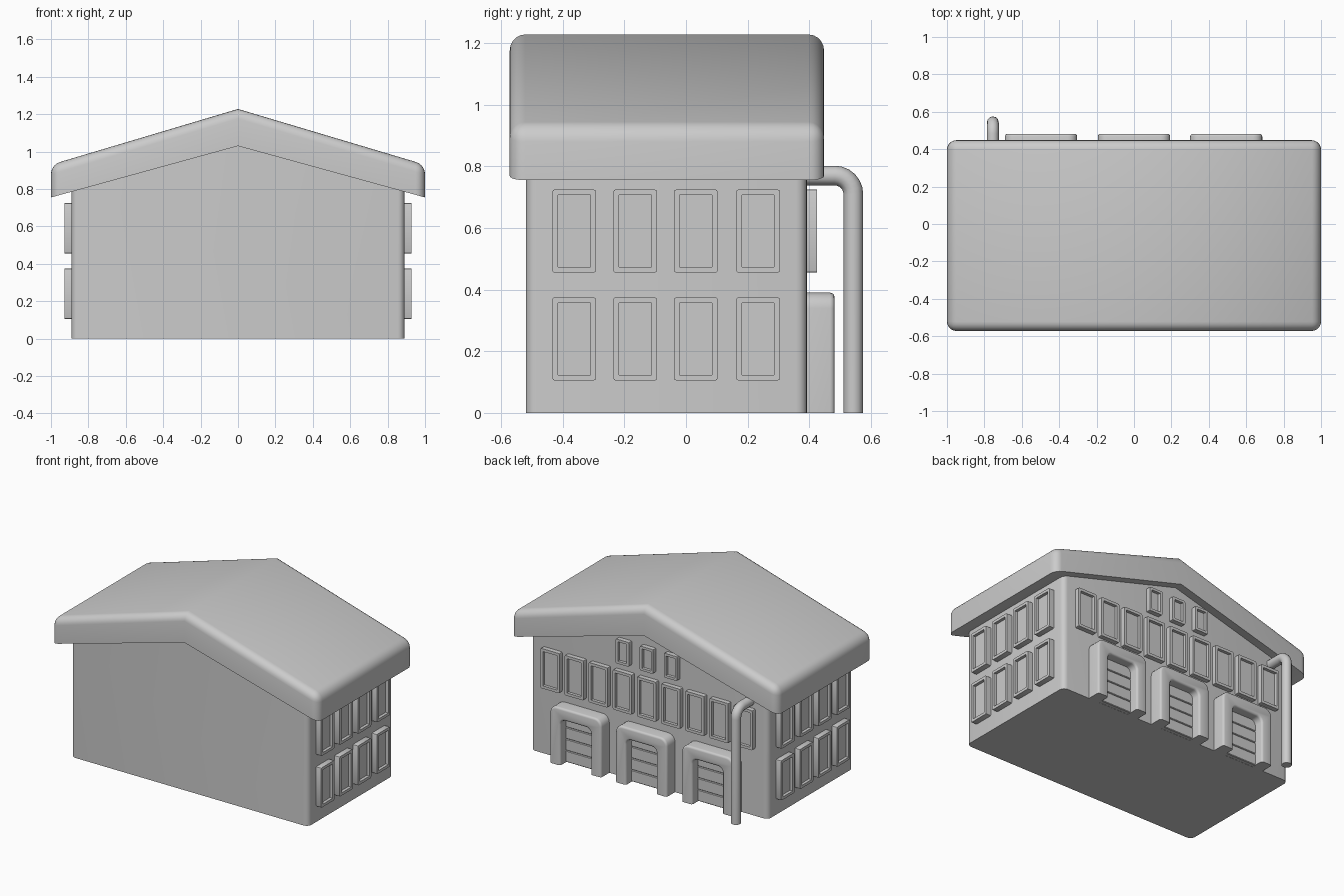
import bpy, bmesh, math
from mathutils import Matrix

if "Cube" in bpy.data.objects:
    bpy.data.objects.remove(bpy.data.objects["Cube"])


def finish(bm, name, smooth=True):
    bmesh.ops.recalc_face_normals(bm, faces=bm.faces)
    me = bpy.data.meshes.new(name)
    bm.to_mesh(me)
    bm.free()
    ob = bpy.data.objects.new(name, me)
    bpy.context.collection.objects.link(ob)
    if smooth:
        bpy.ops.object.select_all(action='DESELECT')
        ob.select_set(True)
        bpy.context.view_layer.objects.active = ob
        bpy.ops.object.shade_smooth_by_angle(angle=math.radians(35))
    return ob


def prism(pts, y0, y1):
    """Extrude an x/z outline from y0 to y1."""
    bm = bmesh.new()
    face = bm.faces.new([bm.verts.new((x, y0, z)) for x, z in pts])
    ext = bmesh.ops.extrude_face_region(bm, geom=[face])['geom']
    for v in ext:
        if isinstance(v, bmesh.types.BMVert):
            v.co.y = y1
    bm.normal_update()
    return bm


def bevel(bm, edges, r, seg):
    bmesh.ops.bevel(bm, geom=edges, offset=r, offset_type='OFFSET',
                    segments=seg, profile=0.5, affect='EDGES', clamp_overlap=True)


def along(e, axis):
    d = e.verts[1].co - e.verts[0].co
    return abs(d[axis]) > 0.999 * d.length


# Walls with rounded vertical corners
bm = prism([(-.89, 0), (.89, 0), (.89, .80), (0, 1.045), (-.89, .80)], -.52, .393)
bevel(bm, [e for e in bm.edges if along(e, 2)], .035, 4)
finish(bm, "walls")

# Gabled roof: soft upper rim, sharp ridge and underside
bm = prism([(-1, .755), (0, 1.03), (1, .755), (1, .93), (0, 1.228), (-1, .93)], -.572, .448)


def soft(e):
    a, b = e.verts
    if along(e, 2):
        return True
    top = all(v.co.z > .9 and abs(v.co.z - 1.03) > .01 for v in e.verts)
    return top and not (along(e, 1) and abs(a.co.x) < .01)


bevel(bm, [e for e in bm.edges if soft(e)], .05, 5)
finish(bm, "roof")


def window(name, w, h, depth, border, place):
    """Framed window facing local +y, its back on the local origin plane."""
    bm = bmesh.new()
    bmesh.ops.create_cube(bm, size=1, matrix=Matrix.Translation((0, depth / 2 - .01, 0))
                          @ Matrix.Diagonal((w, depth + .02, h, 1)))
    bevel(bm, [e for e in bm.edges if along(e, 1)], .008, 2)
    bm.normal_update()
    front = max(bm.faces, key=lambda f: f.calc_center_median().y)
    # round recess: straight inset rim, then sunk pane
    bmesh.ops.inset_region(bm, faces=[front], thickness=border)
    r = bmesh.ops.extrude_face_region(bm, geom=[front])
    bmesh.ops.delete(bm, geom=[front], context='FACES_ONLY')
    for v in r['geom']:
        if isinstance(v, bmesh.types.BMVert):
            v.co.y -= .02
    bm.transform(place)
    finish(bm, name)


# Side windows, two rows of four on both ends
for side in (-1, 1):
    rot = Matrix.Rotation(-side * math.pi / 2, 4, 'Z')
    for z in (.24, .59):
        for y in (-.363, -.165, .032, .234):
            window("side_window", .142, .27, .038, .019,
                   Matrix.Translation((side * .89, y, z)) @ rot)

# Back windows: row of nine, and three small ones in the gable
for i in range(-4, 5):
    window("back_window", .142, .27, .032, .019, Matrix.Translation((.181 * i, .393, .59)))
for i in (-1, 0, 1):
    window("gable_window", .10, .165, .032, .017, Matrix.Translation((.181 * i, .393, .857)))


def arch(hw, top, r, n=5):
    """Half-round cornered doorway outline, from left foot to right foot."""
    pts = [(-hw, 0)]
    for cx, a0 in ((-hw + r, math.pi), (hw - r, math.pi / 2)):
        for k in range(n + 1):
            a = a0 - k / n * math.pi / 2
            pts.append((cx + r * math.cos(a), top - r + r * math.sin(a)))
    return pts + [(hw, 0)]


# Garage doorways with slatted doors
for cx in (-.497, 0, .493):
    outline = arch(.193, .39, .05) + arch(.113, .31, .035)[::-1]
    bm = prism([(x + cx, z) for x, z in outline], .37, .482)
    rim = [e for e in bm.edges if all(v.co.y > .48 for v in e.verts)
           and not all(v.co.z < .001 for v in e.verts)]
    bevel(bm, rim, .014, 3)
    finish(bm, "garage_frame")
    for k in range(4):
        bm = bmesh.new()
        bmesh.ops.create_cube(bm, size=1, matrix=Matrix.Translation((cx, .395, .0395 + k * .079))
                              @ Matrix.Diagonal((.236, .05, .077, 1)))
        bevel(bm, [e for e in bm.edges if along(e, 0)], .004, 1)
        finish(bm, "garage_door_slat", False)

# Drain pipe: vertical run, bend, and short run into the wall
cu = bpy.data.curves.new("drain_pipe", 'CURVE')
cu.dimensions = '3D'
cu.bevel_depth = .032
cu.bevel_resolution = 4
cu.use_fill_caps = True
R = .06
path = [(.543, 0)]
for k in range(7):
    a = k / 6 * math.pi / 2
    path.append((.543 - R + R * math.cos(a), .77 - R + R * math.sin(a)))
path.append((.37, .77))
sp = cu.splines.new('POLY')
sp.points.add(len(path) - 1)
for p, (y, z) in zip(sp.points, path):
    p.co = (-.755, y, z, 1)
sp.use_smooth = True
pipe = bpy.data.objects.new("drain_pipe", cu)
bpy.context.collection.objects.link(pipe)
